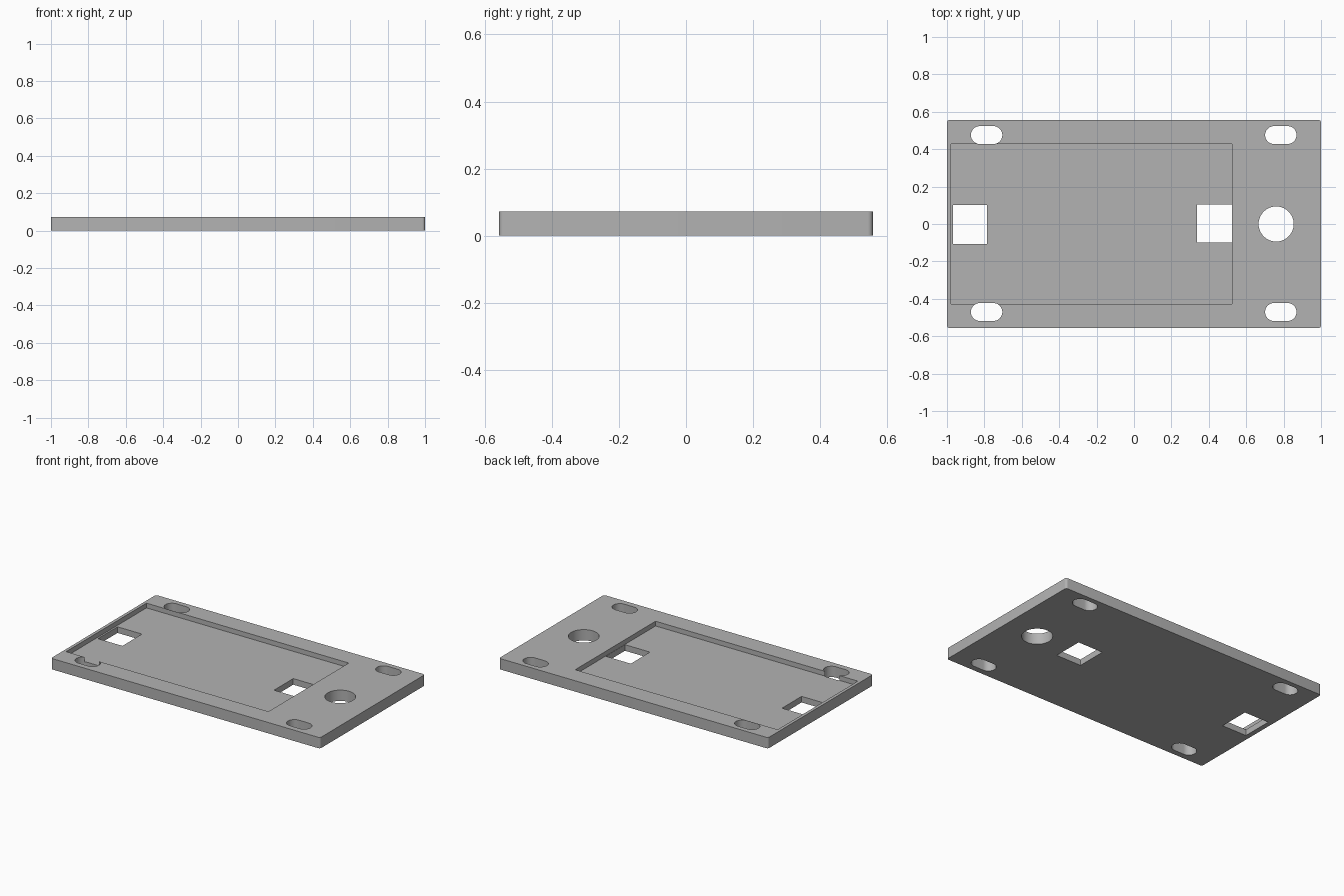
import bpy
import bmesh
from math import cos, sin, pi, radians

default = bpy.data.objects.get("Cube")
if default:
    bpy.data.objects.remove(default, do_unlink=True)

THICK = 0.073
FLOOR = 0.041

grey = bpy.data.materials.new("plain grey")
grey.use_nodes = True
grey.diffuse_color = (0.45, 0.45, 0.45, 1)
grey.node_tree.nodes["Principled BSDF"].inputs["Base Color"].default_value = grey.diffuse_color


def rounded_outline(cx, cy, half_x, half_y, radius, steps):
    """Rectangle outline with round corners; full radius gives a slot or circle."""
    if radius == 0:
        return [(cx + sx * half_x, cy + sy * half_y)
                for sx, sy in ((1, 1), (-1, 1), (-1, -1), (1, -1))]
    points = []
    for k, (sx, sy) in enumerate(((1, 1), (-1, 1), (-1, -1), (1, -1))):
        for i in range(steps + 1):
            a = (k + i / steps) * pi / 2
            points.append((cx + sx * (half_x - radius) + radius * cos(a),
                           cy + sy * (half_y - radius) + radius * sin(a)))
    return points


def prism(name, outline, z0, z1):
    bm = bmesh.new()
    face = bm.faces.new([bm.verts.new((x, y, z0)) for x, y in outline])
    top = bmesh.ops.extrude_face_region(bm, geom=[face])["geom"]
    verts = [v for v in top if isinstance(v, bmesh.types.BMVert)]
    bmesh.ops.translate(bm, verts=verts, vec=(0, 0, z1 - z0))
    bmesh.ops.remove_doubles(bm, verts=bm.verts, dist=1e-5)
    bmesh.ops.recalc_face_normals(bm, faces=bm.faces)
    mesh = bpy.data.meshes.new(name)
    bm.to_mesh(mesh)
    bm.free()
    mesh.materials.append(grey)
    obj = bpy.data.objects.new(name, mesh)
    bpy.context.collection.objects.link(obj)
    return obj


def cut(cx, cy, half_x, half_y, radius=0, bottom=-0.1):
    """Sink a shape into the plate from above."""
    outline = rounded_outline(cx, cy, half_x, half_y, radius, 10)
    cutter = prism("cutter", outline, bottom, THICK + 0.1)
    cutter.hide_render = True
    mod = plate.modifiers.new("cut", "BOOLEAN")
    mod.operation = "DIFFERENCE"
    mod.solver = "EXACT"
    mod.object = cutter
    bpy.ops.object.modifier_apply(modifier=mod.name)
    bpy.data.objects.remove(cutter, do_unlink=True)


# Base plate
plate = prism("mounting_plate", rounded_outline(0, 0, 1, 0.557, 0.015, 5), 0, THICK)
bpy.context.view_layer.objects.active = plate
plate.select_set(True)

# Shallow rectangular pocket
cut(-0.227, 0, 0.752, 0.4265, bottom=FLOOR)

# Four mounting slots; the front left one just opens into the pocket
for x in (-0.788, 0.785):
    for y in (-0.4705, 0.4755):
        cut(x, y, 0.084, 0.048, 0.048)

# Square windows and round hole
cut(-0.876, -0.002, 0.091, 0.104)
cut(0.43, 0.003, 0.093, 0.102)
cut(0.76, 0, 0.094, 0.094, 0.094)

bpy.ops.object.shade_smooth_by_angle(angle=radians(30))
